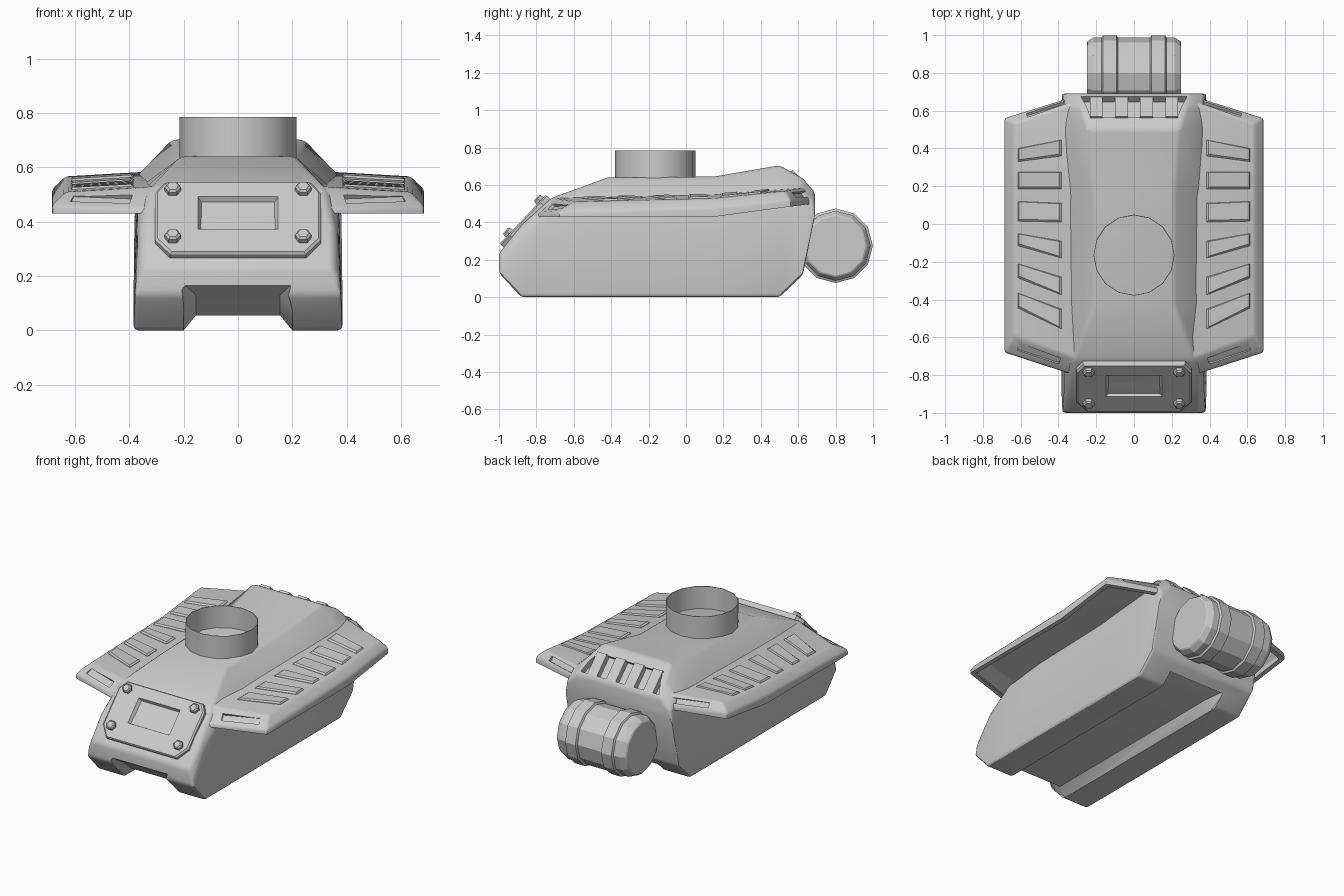
import bpy, bmesh, math
from mathutils import Matrix, Vector

old = bpy.data.objects.get("Cube")
if old:
    bpy.data.objects.remove(old)

grey = bpy.data.materials.new("plain grey")
grey.use_nodes = True
grey.diffuse_color = (0.6, 0.6, 0.6, 1)
grey.node_tree.nodes["Principled BSDF"].inputs["Base Color"].default_value = (0.6, 0.6, 0.6, 1)


def make(name, bm):
    bmesh.ops.recalc_face_normals(bm, faces=bm.faces)
    me = bpy.data.meshes.new(name)
    bm.to_mesh(me)
    bm.free()
    me.materials.append(grey)
    ob = bpy.data.objects.new(name, me)
    bpy.context.collection.objects.link(ob)
    return ob


def add_loft(bm, rings, caps=True):
    loops = [[bm.verts.new(p) for p in r] for r in rings]
    n = len(loops[0])
    for a, b in zip(loops, loops[1:]):
        for i in range(n):
            j = (i + 1) % n
            bm.faces.new((a[i], a[j], b[j], b[i]))
    if caps:
        bm.faces.new(loops[0][::-1])
        bm.faces.new(loops[-1])


def loft(name, rings, caps=True):
    bm = bmesh.new()
    add_loft(bm, rings, caps)
    return make(name, bm)


def frame(center, u, v):
    """Local axes on a sloped surface: u across, v along, w outward."""
    u = Vector(u).normalized()
    w = u.cross(Vector(v)).normalized()
    v = w.cross(u)
    return Matrix.Translation(center) @ Matrix((u, v, w)).transposed().to_4x4()


def prism_rings(pts, levels, m=Matrix()):
    """Rings of one outline at (height, scale) levels."""
    return [[m @ Vector((x * s, y * s, h)) for x, y in pts] for h, s in levels]


def rect(w, h, x=0, y=0):
    return [(x - w, y - h), (x + w, y - h), (x + w, y + h), (x - w, y + h)]


def modify(ob, kind, **settings):
    mod = ob.modifiers.new(kind.title(), kind)
    for key, value in settings.items():
        setattr(mod, key, value)
    bpy.ops.object.select_all(action="DESELECT")
    ob.select_set(True)
    bpy.context.view_layer.objects.active = ob
    bpy.ops.object.modifier_apply(modifier=mod.name)


def bevel(ob, width, segments, angle=20):
    modify(ob, "BEVEL", width=width, segments=segments, limit_method="ANGLE",
           angle_limit=math.radians(angle))


def cut(ob, cutter):
    modify(ob, "BOOLEAN", operation="DIFFERENCE", object=cutter)
    bpy.data.objects.remove(cutter)


def mirror(ob):
    modify(ob, "MIRROR", use_axis=(True, False, False), use_mirror_merge=False)


def smooth(ob, angle=30):
    bpy.ops.object.select_all(action="DESELECT")
    ob.select_set(True)
    bpy.context.view_layer.objects.active = ob
    bpy.ops.object.shade_smooth_by_angle(angle=math.radians(angle))


# Hull: stations of y, bottom z, shoulder z, top z, top half width
stations = [
    (-1, .13, .18, .235, .35), (-.88, 0, .335, .385, .35), (-.72, 0, .46, .53, .32),
    (-.42, 0, .5, .64, .21), (.15, 0, .52, .645, .21), (.5, 0, .57, .705, .24),
    (.625, .12, .56, .635, .28), (.69, .44, .5, .56, .3)]
hull = loft("hull", [
    [(-.385, y, b), (.385, y, b), (.37, y, s), (w, y, t), (-w, y, t), (-.37, y, s)]
    for y, b, s, t, w in stations])
bevel(hull, .025, 3)

# Channel under the hull: y, hull z, ceiling z, ceiling half width
channel = [(-1.02, .13, .18, .21), (-.95, .075, .13, .155), (-.86, 0, .055, .155),
           (.46, 0, .055, .155), (.57, .06, .08, .2)]
cut(hull, loft("channel_cutter", [
    [(-.2, y, -.1), (.2, y, -.1), (.2, y, h), (w, y, t), (-w, y, t), (-.2, y, h)]
    for y, h, t, w in channel]))

# Rear vent: recess in the rear slope with ribs
vent = frame((0, .622, .625), (1, 0, 0), (0, .7, -.7))
outline = [(-.23, -.07), (.23, -.07), (.28, .07), (-.28, .07)]
cut(hull, loft("vent_cutter", prism_rings(outline, [(-.035, 1), (.1, 1)], vent)))
smooth(hull)
bm = bmesh.new()
for x in (-.2, -.066, .066, .2):
    add_loft(bm, prism_rings(rect(.034, .075, x), [(-.05, 1), (.002, 1)], vent))
smooth(make("vent_ribs", bm))

# Side fins: hollow shells with a lip, then mirrored
bottom = [(.3, -.805, .43), (.685, -.68, .43), (.685, .15, .43),
          (.685, .56, .485), (.3, .68, .5), (.3, .15, .43)]
lip = [.015, .03, .05, .035, .02, .05]
top = [(.3, -.715, .53), (.635, -.59, .51), (.635, .15, .528),
       (.635, .53, .568), (.3, .645, .587), (.3, .15, .55)]
middle = [(x, y, z + d) for (x, y, z), d in zip(bottom, lip)]
bm = bmesh.new()
rows = [[bm.verts.new(p) for p in ring] for ring in (bottom, middle, top)]
for a, b in zip(rows, rows[1:]):
    for i in range(4):
        bm.faces.new((a[i], a[i + 1], b[i + 1], b[i]))
t = rows[2]
bm.faces.new((t[0], t[1], t[2], t[5]))
bm.faces.new((t[5], t[2], t[3], t[4]))
fins = make("side_fins", bm)
bevel(fins, .012, 2, 25)
modify(fins, "SOLIDIFY", thickness=.03, offset=-1)


# Slots in the sloped ends of the fins
def end_slot(i, j, half_height):
    a, b, c, d = [Vector(p) for p in (middle[i], middle[j], top[j], top[i])]
    m = frame((a + b + c + d) / 4 + (b - a) * .06 * (1 if i < j else -1),
              b - a, c + d - a - b)
    cut(fins, loft("slot_cutter", prism_rings(rect(.115, half_height),
                                              [(-.015, 1), (.05, 1)], m)))


end_slot(0, 1, .022)
end_slot(3, 4, .016)
mirror(fins)
smooth(fins)


# Louvres on the fins: inner front, inner rear, outer front, outer rear y
def fin_z(x, y):
    k = (x - .3) / .335
    base = .55 - .022 * k
    return base + (y - .15) * (.022 if y < .15 else .078 + .025 * k)


louvres = [(-.555, -.45, -.445, -.365), (-.375, -.28, -.285, -.21),
           (-.18, -.09, -.115, -.05), (.01, .11, .015, .12),
           (.185, .275, .185, .275), (.36, .445, .33, .4)]
bm = bmesh.new()
for a, b, c, d in louvres:
    foot = [(.385, a), (.615, c), (.615, d), (.385, b)]
    face = [(.395, a + .01), (.61, c + .01), (.61, d - .003), (.395, b - .003)]
    add_loft(bm, [[(x, y, fin_z(x, y) + h) for x, y in pts]
                  for pts, h in ((foot, -.015), (foot, .002), (face, .01))])
slats = make("fin_louvres", bm)
mirror(slats)

# Front plate with clipped corners and a recessed window
slope = frame((0, -.855, .4), (1, 0, 0), (0, .25, .265))
corners = [(-.25, -.18), (.25, -.18), (.305, -.11), (.305, .13),
           (.27, .18), (-.27, .18), (-.305, .13), (-.305, -.11)]
plate = loft("front_plate", prism_rings(corners, [(-.03, 1), (.016, 1), (.024, .97)], slope))
window = [(x, y + .02) for x, y in rect(.135, .075)]
cut(plate, loft("window_cutter", prism_rings(window, [(.004, 1), (.03, 1.12)], slope)))

# Hexagonal plate bolts
bm = bmesh.new()
hexagon = [(.03 * math.cos(k * math.pi / 3), .03 * math.sin(k * math.pi / 3)) for k in range(6)]
for x in (-.24, .24):
    for y in (-.105, .135):
        m = slope @ Matrix.Translation((x, y, 0))
        add_loft(bm, prism_rings(hexagon, [(.01, 1), (.042, 1), (.05, .7)], m))
make("plate_bolts", bm)

# Open turret ring
circle = [(math.cos(k * math.pi / 8), math.sin(k * math.pi / 8)) for k in range(16)]
ring = loft("turret_ring", [[(.215 * c, .215 * s - .165, z) for c, s in circle]
                            for z in (.62, .785)], caps=False)
modify(ring, "SOLIDIFY", thickness=.004, offset=-1)
smooth(ring, 25)

# Rear drum with two raised bands
half = [(.25, .16), (.245, .168), (.215, .187), (.172, .187), (.165, .199), (.092, .199), (.085, .187)]
profile = [(-x, r) for x, r in half] + half[::-1]
dozen = [(math.cos(k * math.pi / 6), math.sin(k * math.pi / 6)) for k in range(12)]
drum = loft("rear_drum", [[(x, .8 + r * c, .275 + r * s) for c, s in dozen] for x, r in profile])
smooth(drum, 25)
